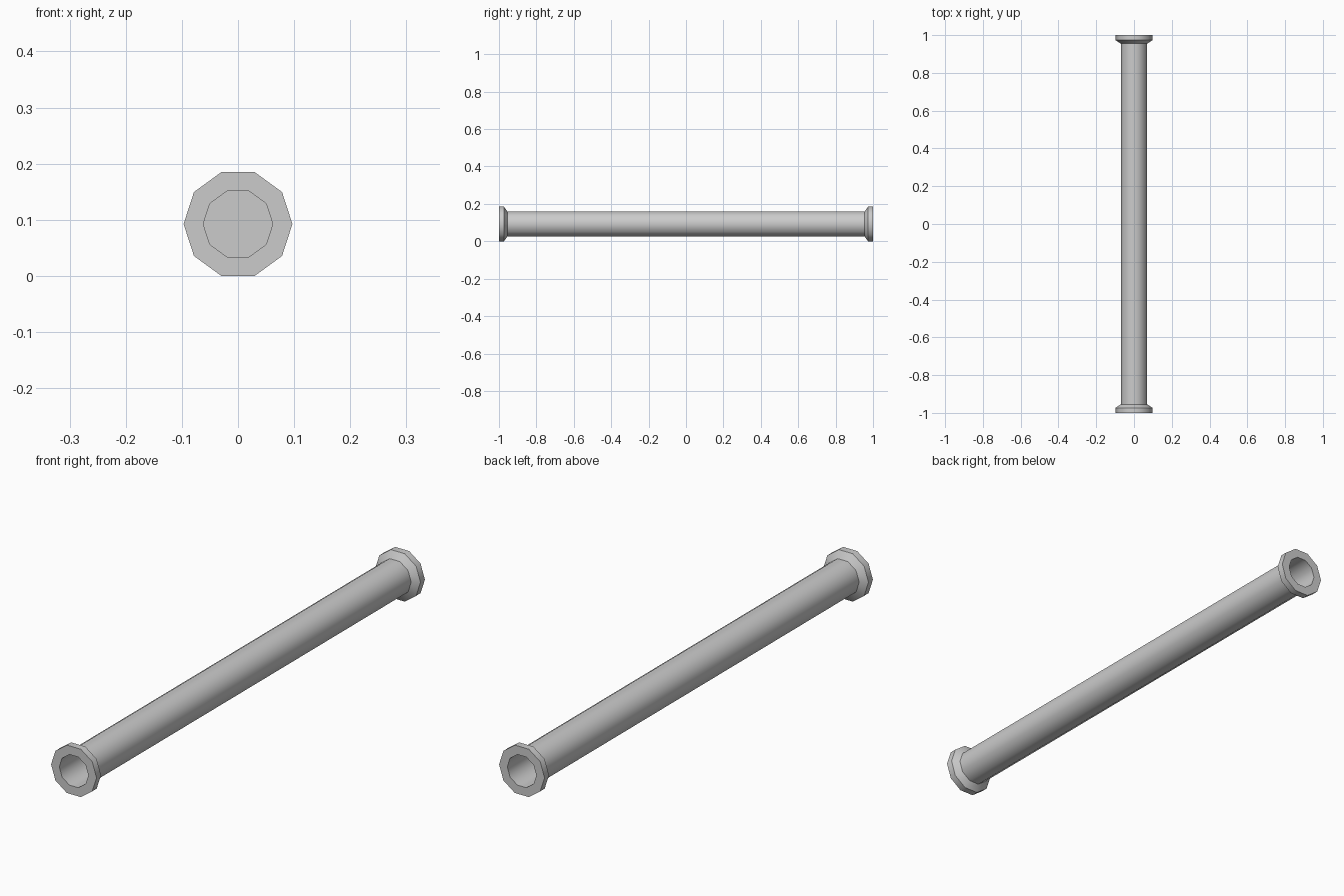
import bpy, bmesh, math

if "Cube" in bpy.data.objects:
    bpy.data.objects.remove(bpy.data.objects["Cube"])

SIDES = 10
CENTRE_Z = 0.0925
BORE_FLOOR = 0.80  # y of the closed floor inside each end


def lathe_y(name, profile):
    """Sweep (y, radius) rings about the y axis and cap both ends."""
    bm = bmesh.new()
    rings = []
    for y, r in profile:
        rings.append([bm.verts.new((r * math.cos(math.tau * i / SIDES), y,
                                    CENTRE_Z + r * math.sin(math.tau * i / SIDES)))
                      for i in range(SIDES)])
    for a, b in zip(rings, rings[1:]):
        for i in range(SIDES):
            j = (i + 1) % SIDES
            bm.faces.new((a[i], a[j], b[j], b[i]))
    bm.faces.new(rings[0])
    bm.faces.new(rings[-1])
    bmesh.ops.recalc_face_normals(bm, faces=bm.faces)
    mesh = bpy.data.meshes.new(name)
    bm.to_mesh(mesh)
    bm.free()
    obj = bpy.data.objects.new(name, mesh)
    bpy.context.collection.objects.link(obj)
    bpy.context.view_layer.objects.active = obj
    obj.select_set(True)
    bpy.ops.object.shade_smooth_by_angle(angle=math.radians(40))
    obj.select_set(False)
    return obj


# One end: bore floor, bore wall, flat rim face, flange band, chamfer, pipe wall
half = [(BORE_FLOOR, 0.062), (1.0, 0.062), (1.0, 0.097),
        (0.973, 0.097), (0.955, 0.07)]

# Pipe with a matching flange at both ends
lathe_y("flanged_pipe", half + [(-y, r) for y, r in reversed(half)])
